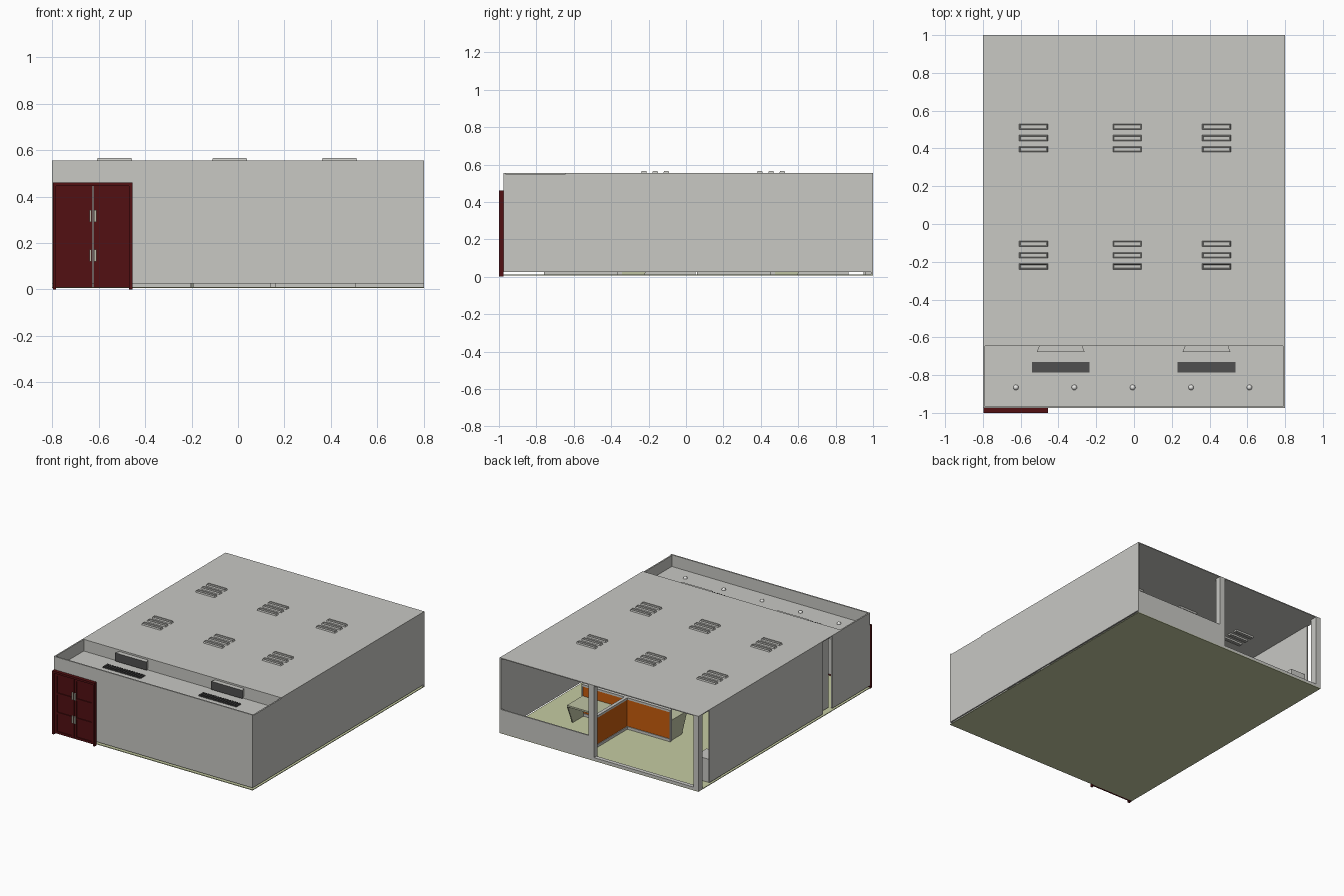
import bpy, bmesh
from mathutils import Vector

cube = bpy.data.objects.get("Cube")
if cube:
    bpy.data.objects.remove(cube, do_unlink=True)


def material(name, r, g, b):
    m = bpy.data.materials.new(name)
    m.use_nodes = True
    m.diffuse_color = (r, g, b, 1)
    m.node_tree.nodes["Principled BSDF"].inputs["Base Color"].default_value = (r, g, b, 1)
    return m


WALL = material("wall_grey", 0.58, 0.58, 0.55)
FLOOR = material("floor_olive", 0.56, 0.60, 0.36)
DESK = material("desk_olive", 0.52, 0.55, 0.37)
RED = material("door_red", 0.085, 0.005, 0.006)
ORANGE = material("panel_orange", 0.58, 0.11, 0.004)
DARK = material("grille_dark", 0.08, 0.08, 0.08)
METAL = material("handle_metal", 0.50, 0.50, 0.41)
LAMP = material("lamp_white", 0.8, 0.8, 0.78)


def finish(name, bm, *mats):
    bmesh.ops.recalc_face_normals(bm, faces=bm.faces)
    me = bpy.data.meshes.new(name)
    bm.to_mesh(me)
    bm.free()
    for m in mats:
        me.materials.append(m)
    ob = bpy.data.objects.new(name, me)
    bpy.context.collection.objects.link(ob)
    return ob


def add_box(bm, x, y, z):
    """Add a box given by (min, max) ranges and return its vertices."""
    lo, hi = Vector((x[0], y[0], z[0])), Vector((x[1], y[1], z[1]))
    verts = bmesh.ops.create_cube(bm, size=1)["verts"]
    for v in verts:
        v.co = (lo + hi) / 2 + v.co * (hi - lo)
    return verts


def box(name, mat, x, y, z):
    bm = bmesh.new()
    add_box(bm, x, y, z)
    return finish(name, bm, mat)


W, FRONT, BACK, STEP = 0.8, -0.975, 1.0, -0.645
BASE, TOP, LOW, T = 0.025, 0.555, 0.47, 0.01

# Floor, main roof and lowered front ceiling
box("floor", FLOOR, (-W, W), (FRONT, BACK), (0.006, 0.011))
box("roof", WALL, (-W, W), (STEP, BACK), (TOP - 0.006, TOP))
box("front_ceiling", WALL, (-W + T, W - T), (FRONT + T, STEP), (LOW - 0.006, LOW))
box("step_wall", WALL, (-W + T, W - T), (STEP, STEP + T), (LOW, TOP - 0.006))

# Outer walls; the right side has gaps and a recessed strip
box("front_wall", WALL, (-W, W), (FRONT, FRONT + T), (BASE, TOP))
box("left_wall", WALL, (W - T, W), (FRONT + T, BACK), (BASE, TOP - 0.006))
for i, (y0, y1, inset) in enumerate([(-0.07, 0.87, 0), (-0.43, -0.072, 0),
                                     (-0.54, -0.43, 0.03), (FRONT + T, -0.54, 0)]):
    top = TOP if y0 < STEP else TOP - 0.006
    box(f"right_wall_{i}", WALL, (-W + inset, -W + T + inset), (y0, y1), (BASE, top))
box("right_parapet_fill", WALL, (-W, -W + T), (-0.66, STEP), (LOW, TOP))

# Open back: sill, posts and floor rail
box("back_sill", WALL, (0.04, W), (BACK - T, BACK), (0.011, 0.18))
box("back_post", WALL, (0.04, 0.085), (BACK - 0.04, BACK), (0.011, TOP - 0.006))
box("corner_post", WALL, (-W, -W + 0.04), (BACK - 0.05, BACK), (0.011, TOP - 0.006))
box("back_rail", WALL, (-W + 0.04, 0.04), (BACK - 0.03, BACK), (0.011, 0.03))


# Roof vents: tapered bars with a sunken slot, above and below the roof
def vent(name, cx, cy, z, up):
    bm = bmesh.new()
    verts = add_box(bm, (cx - 0.076, cx + 0.076), (cy - 0.015, cy + 0.015), (z, z + 0.011))
    for v in verts:
        if v.co.z > z + 0.005:
            v.co.x = cx + (v.co.x - cx) * 0.95
            v.co.y = cy + (v.co.y - cy) * 0.8
    bmesh.ops.recalc_face_normals(bm, faces=bm.faces)
    cap = max(bm.faces, key=lambda f: f.calc_center_median().z)
    bmesh.ops.inset_region(bm, faces=[cap], thickness=0.004, depth=-0.004)
    if not up:
        for v in bm.verts:
            v.co.z = 2 * z - v.co.z
    finish(name, bm, WALL)


for cx in (-0.532, -0.036, 0.437):
    for row in (0.455, -0.165):
        for dy in (-0.06, 0, 0.06):
            vent("roof_vent", cx, row + dy, TOP, True)
            vent("ceiling_vent", cx, row + dy, TOP - 0.006, False)

# Air units and floor-of-recess grilles
for cx in (-0.388, 0.384):
    bm = bmesh.new()
    verts = add_box(bm, (cx - 0.127, cx + 0.127), (STEP - 0.033, STEP), (0.483, 0.543))
    for v in verts:
        if v.co.y > STEP - 0.01:
            v.co.x = cx + (v.co.x - cx) * 0.9
    bmesh.ops.recalc_face_normals(bm, faces=bm.faces)
    for f in bm.faces:
        f.material_index = int(f.normal.y < -0.9)
    finish("air_unit", bm, WALL, DARK)

    bm = bmesh.new()
    add_box(bm, (cx - 0.153, cx + 0.153), (-0.786, -0.73), (LOW, LOW + 0.003))
    for i in range(16):
        x = cx - 0.15 + i * 0.0193
        add_box(bm, (x, x + 0.011), (-0.783, -0.733), (LOW + 0.003, LOW + 0.009))
    finish("louvre_grille", bm, DARK)

# Round ceiling lamps
for i in range(5):
    bm = bmesh.new()
    bmesh.ops.create_uvsphere(bm, u_segments=16, v_segments=8, radius=0.015)
    for v in bm.verts:
        v.co = Vector((-0.625 + i * 0.309, -0.865, LOW)) + v.co * 0.95
    ob = finish("round_lamp", bm, LAMP)
    ob.data.shade_smooth()

# Double entrance door with jambs, raised rails and handles
X0, X1, MID = -0.797, -0.455, -0.625
box("door_head", RED, (X0, X1), (-1, FRONT), (0.445, 0.46))
for x in (X0, X1 - 0.014):
    box("door_jamb", RED, (x, x + 0.014), (-1, FRONT), (0, 0.445))
for s, edge in ((-1, X0 + 0.014), (1, X1 - 0.014)):
    a, b = sorted((MID + s * 0.002, edge))
    box("door_leaf", RED, (a, b), (-0.985, FRONT), (0.008, 0.445))
    bm = bmesh.new()
    for x in (a, b - 0.018):
        add_box(bm, (x, x + 0.018), (-0.991, -0.985), (0.008, 0.445))
    for k in range(4):
        z = 0.008 + k * 0.1403
        add_box(bm, (a + 0.018, b - 0.018), (-0.991, -0.985), (z, z + 0.016))
    finish("door_rails", bm, RED)
    for z in (0.12, 0.29):
        hx = MID + s * 0.01
        box("door_handle", METAL, (hx - 0.005, hx + 0.005), (-0.999, -0.991), (z, z + 0.053))


# Cross-shaped office partitions with desks in opposite corners
def partition(cx, cy, hx, hy):
    for name, mat, z0, z1, t in (("partition_base", WALL, 0.011, 0.03, 0.012),
                                 ("partition_panel", ORANGE, 0.03, 0.225, 0.007),
                                 ("partition_cap", WALL, 0.225, 0.24, 0.012)):
        bm = bmesh.new()
        add_box(bm, (cx - hx, cx + hx), (cy - t, cy + t), (z0, z1))
        for s in (-1, 1):
            y = sorted((cy + s * t, cy + s * hy))
            add_box(bm, (cx - t, cx + t), y, (z0, z1))
        finish(name, bm, mat)
    for s in (-1, 1):
        for d in (-1, 1):
            box("partition_end", WALL, sorted((cx + s * hx, cx + s * (hx + 0.006))),
                (cy - 0.012, cy + 0.012), (0.011, 0.24))
        x = sorted((cx + s * 0.012, cx + s * hx))
        y = sorted((cy + s * 0.012, cy + s * 0.19))
        box("desk_top", DESK, x, y, (0.145, 0.157))
        # Tapered desk end panel
        bm = bmesh.new()
        verts = add_box(bm, sorted((cx + s * (hx - 0.008), cx + s * hx)), y, (0.011, 0.145))
        for v in verts:
            if v.co.z < 0.1:
                v.co.y = cy + (v.co.y - cy) * 0.7
        finish("desk_end", bm, DESK)


for cy in (0.465, -0.355):
    partition(0.15, cy, 0.35, 0.405)

# Low cabinet in the back corner
box("cabinet", WALL, (-0.785, -0.67), (0.72, 0.85), (0.011, 0.18))
